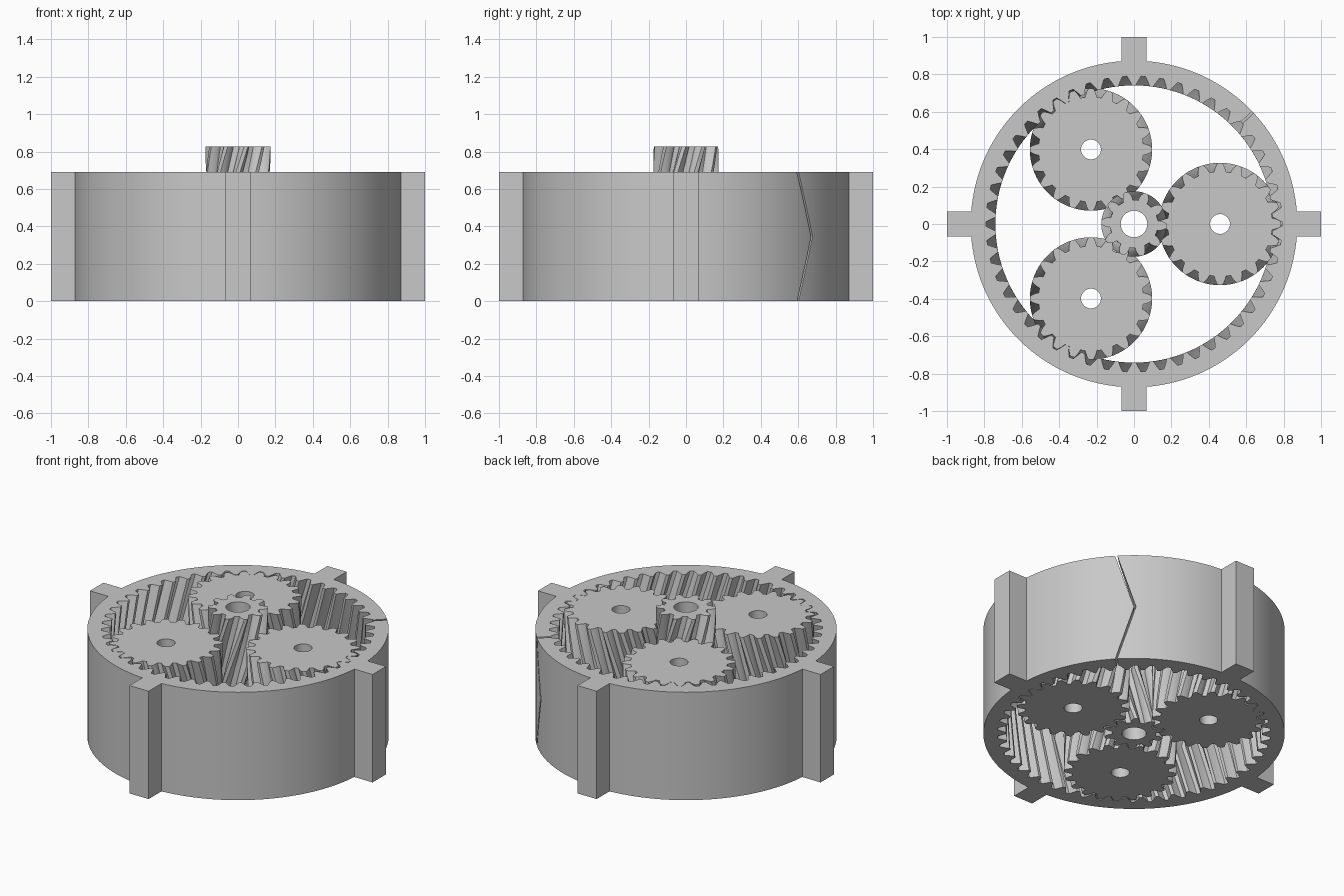
import bpy, bmesh
from math import pi, sin, cos, tan, acos, asin, radians
from mathutils import Matrix, Vector

cube = bpy.data.objects.get("Cube")
if cube:
    bpy.data.objects.remove(cube)

HEIGHT = 0.69
MID = HEIGHT / 2
CARRIER = 0.46                      # sun to planet distance
SUN, PLANET, RING = 10, 20, 50      # tooth counts
MODULE = 2 * CARRIER / (SUN + PLANET)
PRESSURE = radians(28)

metal = bpy.data.materials.new("plain grey")
metal.use_nodes = True
GREY = (0.58, 0.58, 0.58, 1)
metal.diffuse_color = GREY
metal.node_tree.nodes["Principled BSDF"].inputs["Base Color"].default_value = GREY


def polar(r, a):
    return Vector((r * cos(a), r * sin(a), 0))


def circle(r, n):
    return [polar(r, 2 * pi * i / n) for i in range(n)]


def involute(a):
    return tan(a) - a


def gear_outline(teeth, root, tip, phase=0, slack=0, steps=6):
    """Closed outline of involute teeth, one tooth centred on the phase angle."""
    pitch = MODULE * teeth / 2
    base = pitch * cos(PRESSURE)
    flank = []
    for i in range(steps + 1):
        r = root + (tip - root) * i / steps
        lean = involute(PRESSURE) - involute(acos(min(1, base / r)))
        flank.append((r, pi / (2 * teeth) + lean + slack / r))
    points = []
    for t in range(teeth):
        a = phase + 2 * pi * t / teeth
        points += [polar(r, a - w) for r, w in flank]
        points += [polar(r, a + w) for r, w in reversed(flank)]
    return points


def herringbone(teeth, hand):
    """Turn by height: one tooth pitch from each end to the middle."""
    full = hand * 2 * pi / teeth
    return lambda z: full * (1 - abs(z - MID) / MID)


def add_wall(bm, points, levels, turn):
    """Stack turned copies of an outline, returning the edges of both ends."""
    rows = []
    for z in levels:
        rot = Matrix.Rotation(turn(z), 3, 'Z')
        rows.append([bm.verts.new(rot @ p + Vector((0, 0, z))) for p in points])
    n = len(points)
    for low, high in zip(rows, rows[1:]):
        for i in range(n):
            j = (i + 1) % n
            bm.faces.new((low[i], low[j], high[j], high[i]))
    return [[bm.edges.get((row[i], row[(i + 1) % n])) for i in range(n)]
            for row in (rows[0], rows[-1])]


def make_solid(name, walls):
    """Close nested walls with flat caps."""
    bm = bmesh.new()
    ends = [add_wall(bm, *w) for w in walls]
    for k in (0, 1):
        edges = [e for end in ends for e in end[k]]
        bmesh.ops.triangle_fill(bm, edges=edges, use_beauty=True, normal=(0, 0, 1))
    bmesh.ops.recalc_face_normals(bm, faces=bm.faces)
    mesh = bpy.data.meshes.new(name)
    bm.to_mesh(mesh)
    bm.free()
    mesh.materials.append(metal)
    obj = bpy.data.objects.new(name, mesh)
    bpy.context.collection.objects.link(obj)
    return obj


def activate(obj):
    bpy.ops.object.select_all(action='DESELECT')
    obj.select_set(True)
    bpy.context.view_layer.objects.active = obj


def smooth(obj):
    activate(obj)
    bpy.ops.object.shade_smooth_by_angle(angle=radians(25))


def still(z):
    return 0


levels = [HEIGHT * i / 16 for i in range(17)]

# Sun gear, taller than the rest
sun_height = HEIGHT * 1.2
sun_levels = levels + [HEIGHT + (sun_height - HEIGHT) * i / 3 for i in (1, 2, 3)]
smooth(make_solid("sun_gear", [
    (gear_outline(SUN, 0.129, 0.175, pi / SUN, -0.001), sun_levels, herringbone(SUN, -1)),
    (circle(0.071, 48), [0, sun_height], still)]))

# Three planet gears
for k, side in enumerate(("left", "back", "front")):
    planet = make_solid(side + "_planet_gear", [
        (gear_outline(PLANET, 0.281, 0.327, 0, -0.001), levels, herringbone(PLANET, 1)),
        (circle(0.053, 40), [0, HEIGHT], still)])
    planet.location = polar(CARRIER, 2 * pi * k / 3)
    smooth(planet)

# Ring gear with four lugs on its outer wall
OUTER, LUG = 0.873, 0.068
lug_angle = asin(LUG / OUTER)
outline = []
for q in range(4):
    rot = Matrix.Rotation(q * pi / 2, 3, 'Z')
    part = [Vector((1, -LUG, 0)), Vector((1, LUG, 0))]
    span = pi / 2 - 2 * lug_angle
    part += [polar(OUTER, lug_angle + span * i / 40) for i in range(41)]
    outline += [rot @ p for p in part]
ring = make_solid("ring_gear", [
    (outline, [0, HEIGHT], still),
    (gear_outline(RING, 0.741, 0.791, 0, 0.001), levels, herringbone(RING, 1))])

# Thin split through the ring, following the tooth twist
slit = Matrix.Rotation(6 * 2 * pi / RING, 3, 'Z')
gap = 0.006
corners = [slit @ Vector(p) for p in
           ((0.765, -gap, 0), (0.95, -gap, 0), (0.95, gap, 0), (0.765, gap, 0))]
cutter = make_solid("split_cutter", [
    (corners, [-0.02] + levels[1:-1] + [HEIGHT + 0.02], herringbone(RING, 1))])
cutter.hide_render = True
cut = ring.modifiers.new("split", 'BOOLEAN')
cut.operation = 'DIFFERENCE'
cut.solver = 'EXACT'
cut.object = cutter
activate(ring)
bpy.ops.object.modifier_apply(modifier=cut.name)
bpy.data.objects.remove(cutter)
smooth(ring)
